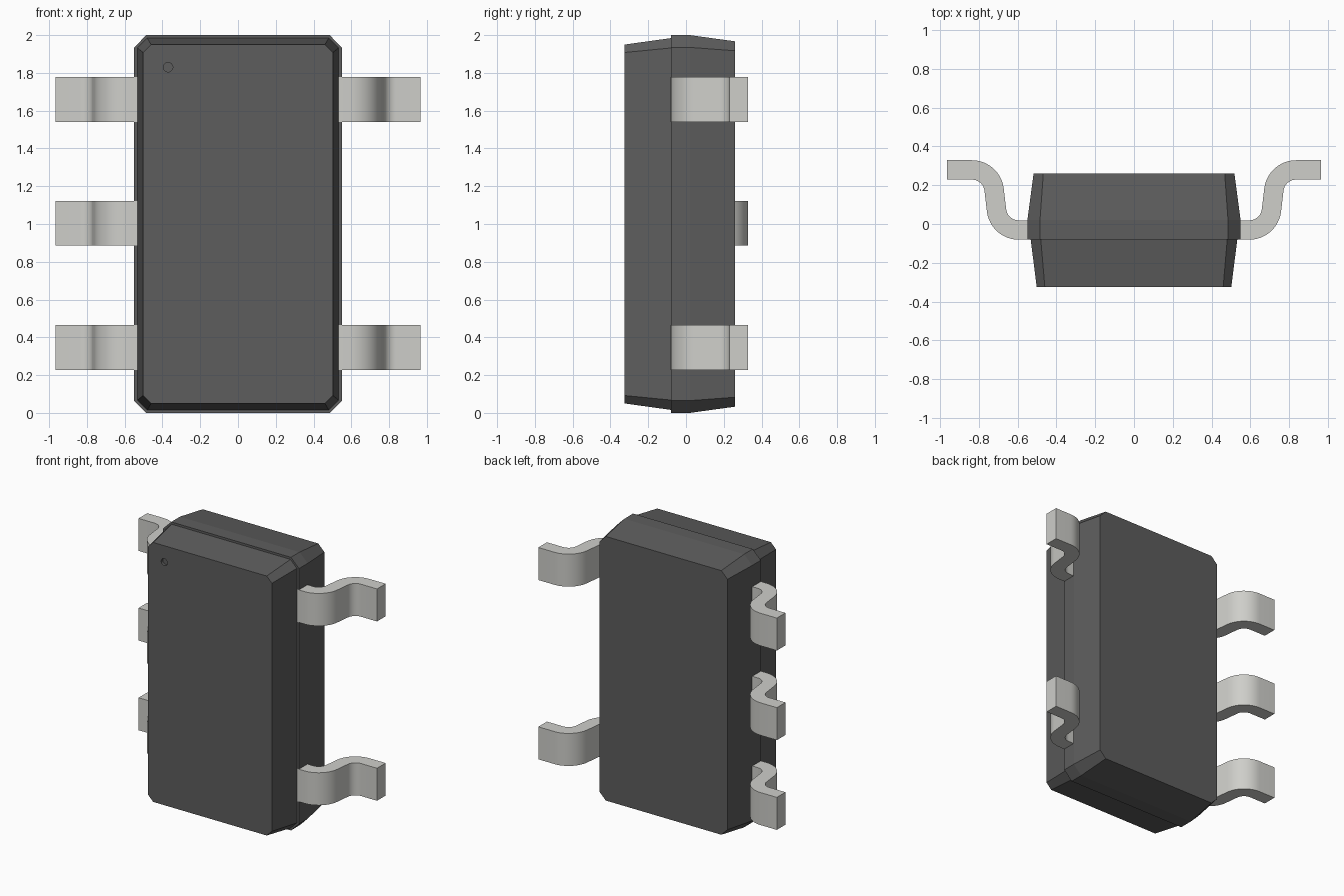
import bpy, bmesh, math
from mathutils import Vector

if "Cube" in bpy.data.objects:
    bpy.data.objects.remove(bpy.data.objects["Cube"])


def material(name, color):
    m = bpy.data.materials.new(name)
    m.diffuse_color = (*color, 1)
    m.use_nodes = True
    m.node_tree.nodes["Principled BSDF"].inputs["Base Color"].default_value = m.diffuse_color
    return m


dark = material("dark_plastic", (0.11, 0.11, 0.11))
metal = material("tin_metal", (0.62, 0.62, 0.59))


def add_object(name, bm, mat):
    bmesh.ops.recalc_face_normals(bm, faces=bm.faces[:])
    me = bpy.data.meshes.new(name)
    bm.to_mesh(me)
    bm.free()
    me.materials.append(mat)
    ob = bpy.data.objects.new(name, me)
    bpy.context.collection.objects.link(ob)
    return ob


def loft(bm, rings):
    """Skin closed rings of points and cap both ends."""
    rows = [[bm.verts.new(p) for p in ring] for ring in rings]
    n = len(rows[0])
    for a, b in zip(rows, rows[1:]):
        for i in range(n):
            j = (i + 1) % n
            bm.faces.new((a[i], a[j], b[j], b[i]))
    bm.faces.new(rows[0])
    bm.faces.new(rows[-1])


def octagon(y, hx, hz, c):
    """Rectangle with chamfered corners, in the plane at y, centred on z = 1."""
    pts = [(hx, hz - c), (hx - c, hz), (c - hx, hz), (-hx, hz - c),
           (-hx, c - hz), (c - hx, -hz), (hx - c, -hz), (hx, c - hz)]
    return [(x, y, 1 + z) for x, z in pts]


# Moulded body: tapered front half, small step, tapered back half
bm = bmesh.new()
loft(bm, [octagon(-0.325, 0.502, 0.95, 0.042),
          octagon(-0.08, 0.533, 0.984, 0.052),
          octagon(-0.08, 0.55, 1.0, 0.065),
          octagon(0.02, 0.55, 1.0, 0.065),
          octagon(0.26, 0.518, 0.967, 0.05)])
body = add_object("body", bm, dark)

# Small round dimple marking the first pin
bpy.ops.mesh.primitive_cylinder_add(vertices=24, radius=0.025, depth=0.04,
                                    location=(-0.37, -0.325, 1.83),
                                    rotation=(math.pi / 2, 0, 0))
cutter = bpy.context.object
cutter.name = "dimple_cutter"
cutter.data.materials.append(dark)
cutter.hide_render = True
mod = body.modifiers.new("dimple", 'BOOLEAN')
mod.operation = 'DIFFERENCE'
mod.solver = 'EXACT'
mod.object = cutter
bpy.context.view_layer.objects.active = body
bpy.ops.object.modifier_apply(modifier=mod.name)
bpy.data.objects.remove(cutter)


# Gull-wing lead: S-shaped centreline as (point, normal) pairs in x, y
def lead_path():
    r, sweep, steps = 0.115, math.radians(83), 12
    angles = [sweep * i / steps for i in range(steps + 1)]
    path = [(Vector((0.53, -0.031)), Vector((0, 1)))]
    for a in angles:
        n = Vector((-math.sin(a), math.cos(a)))
        path.append((Vector((0.595, 0.084)) - r * n, n))
    for a in reversed(angles):
        n = Vector((-math.sin(a), math.cos(a)))
        path.append((Vector((0.836, 0.164)) + r * n, n))
    path.append((Vector((0.966, 0.279)), Vector((0, 1))))
    return path


def lead(name, side, zc):
    half_t, half_w = 0.05, 0.119
    rings = []
    for p, n in lead_path():
        a, b = p - half_t * n, p + half_t * n
        rings.append([(side * a.x, a.y, zc - half_w), (side * b.x, b.y, zc - half_w),
                      (side * b.x, b.y, zc + half_w), (side * a.x, a.y, zc + half_w)])
    bm = bmesh.new()
    loft(bm, rings)
    ob = add_object(name, bm, metal)
    bpy.ops.object.select_all(action='DESELECT')
    ob.select_set(True)
    bpy.context.view_layer.objects.active = ob
    bpy.ops.object.shade_smooth_by_angle(angle=math.radians(30))


# Three leads on the left, two on the right
low, mid, high = 0.347, 1.004, 1.66
for label, z in (("lower", low), ("middle", mid), ("upper", high)):
    lead(f"{label}_left_lead", -1, z)
    if label != "middle":
        lead(f"{label}_right_lead", 1, z)
